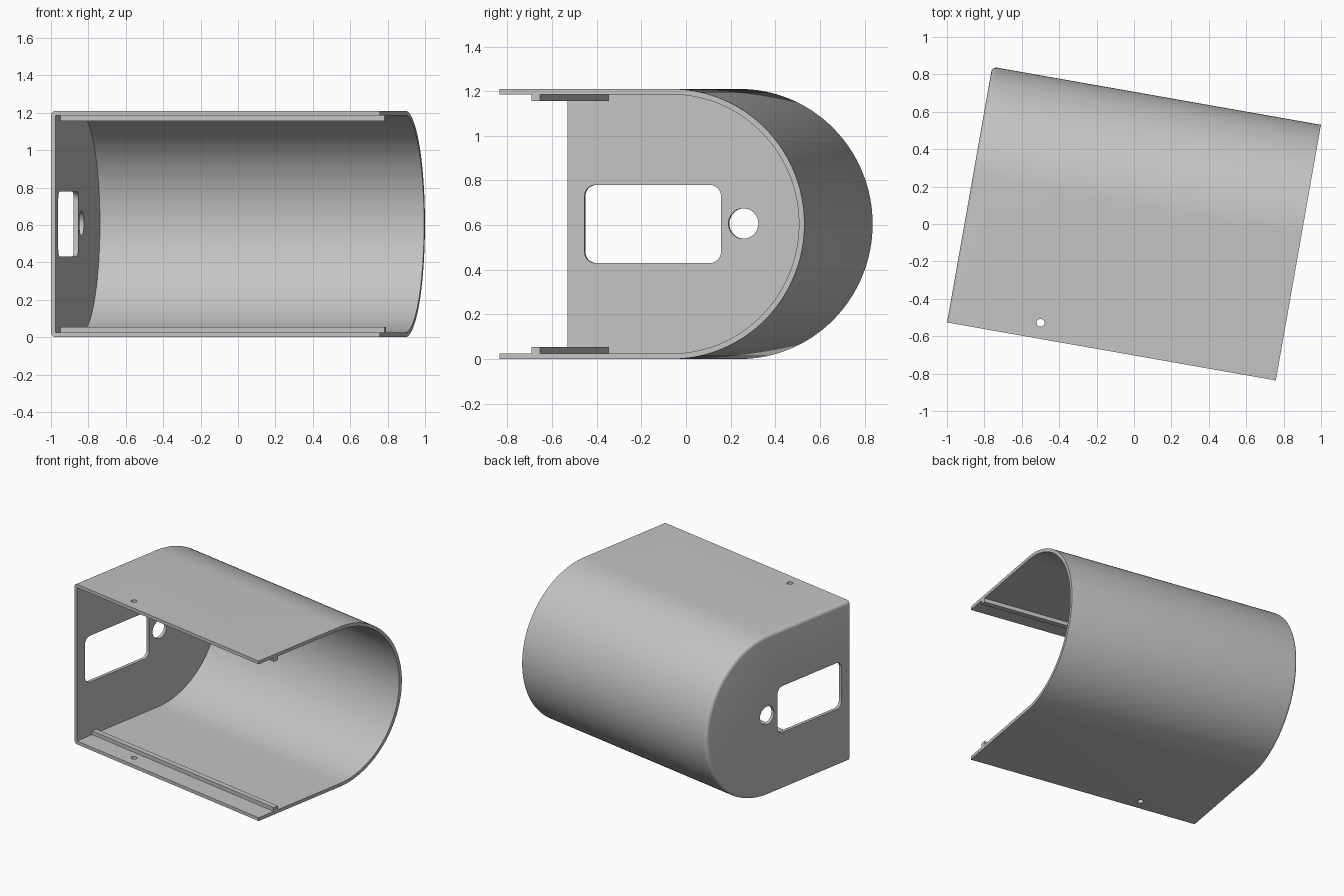
import bpy
import bmesh
from math import pi, sin, cos, radians

if "Cube" in bpy.data.objects:
    bpy.data.objects.remove(bpy.data.objects["Cube"])

HALF_L, HALF_D = 0.8925, 0.694     # half length and half depth
R, WALL = 0.605, 0.025             # outer radius and wall thickness
ARC_Y = HALF_D - R                 # centre of the rounded back
TURN = radians(-10)

grey = bpy.data.materials.new("light grey")
grey.use_nodes = True
grey.diffuse_color = (0.55, 0.55, 0.55, 1)
grey.node_tree.nodes["Principled BSDF"].inputs["Base Color"].default_value = (0.55, 0.55, 0.55, 1)


def arc(cy, cz, r, start, end, n):
    return [(cy + r * cos(start + (end - start) * i / n),
             cz + r * sin(start + (end - start) * i / n)) for i in range(n + 1)]


def prism(name, profile, x0, x1, round_end=0):
    """Extrude a (y, z) profile along x, optionally rounding the x0 rim."""
    bm = bmesh.new()
    base = bm.faces.new([bm.verts.new((x0, y, z)) for y, z in profile])
    ext = bmesh.ops.extrude_face_region(bm, geom=[base], use_keep_orig=True)
    top = [g for g in ext["geom"] if isinstance(g, bmesh.types.BMVert)]
    bmesh.ops.translate(bm, verts=top, vec=(x1 - x0, 0, 0))
    bmesh.ops.recalc_face_normals(bm, faces=bm.faces)
    if round_end:
        front = min(y for y, z in profile) + 1e-4
        rim = [e for e in bm.edges
               if all(abs(v.co.x - x0) < 1e-5 for v in e.verts)
               and any(v.co.y > front for v in e.verts)]
        bmesh.ops.bevel(bm, geom=rim, offset=round_end, segments=5,
                        profile=0.5, affect='EDGES')
    mesh = bpy.data.meshes.new(name)
    bm.to_mesh(mesh)
    bm.free()
    ob = bpy.data.objects.new(name, mesh)
    bpy.context.collection.objects.link(ob)
    mesh.materials.append(grey)
    return ob


def d_profile(front, r):
    return [(front, R - r)] + arc(ARC_Y, R, r, -pi / 2, pi / 2, 72) + [(front, R + r)]


def rounded_rect(y0, y1, z0, z1, r):
    corners = [(y1 - r, z0 + r), (y1 - r, z1 - r), (y0 + r, z1 - r), (y0 + r, z0 + r)]
    return [p for i, (y, z) in enumerate(corners)
            for p in arc(y, z, r, (i - 1) * pi / 2, i * pi / 2, 8)]


# Outer shell with a softened rim around the closed end
shell = prism("shell", d_profile(-HALF_D, R), -HALF_L, HALF_L, round_end=0.025)

# Cavity, end wall openings and screw holes
cutters = [
    prism("cavity_cutter", d_profile(-1.2, R - WALL), -HALF_L + WALL, 1.2),
    prism("window_cutter", rounded_rect(-0.617, 0.004, 0.43, 0.78, 0.05), -1.1, -0.8),
    prism("round_hole_cutter", arc(0.106, 0.607, 0.068, 0, 2 * pi, 40)[:-1], -1.1, -0.8),
]
bpy.ops.mesh.primitive_cylinder_add(vertices=24, radius=0.021, depth=2,
                                    location=(-0.40, -0.609, R))
screw = bpy.context.object
screw.name = "screw_hole_cutter"
screw.data.materials.append(grey)
cutters.append(screw)

bpy.context.view_layer.objects.active = shell
for cutter in cutters:
    cutter.hide_render = True
    mod = shell.modifiers.new(cutter.name, 'BOOLEAN')
    mod.operation = 'DIFFERENCE'
    mod.solver = 'EXACT'
    mod.object = cutter
    bpy.ops.object.modifier_apply(modifier=mod.name)
for cutter in cutters:
    bpy.data.objects.remove(cutter)

# Slim rails inside the top and bottom, near the open front
rails = []
for name, z0, z1 in (("bottom_rail", WALL, 0.054), ("top_rail", 1.156, 2 * R - WALL)):
    box = [(-0.548, z0), (-0.508, z0), (-0.508, z1), (-0.548, z1)]
    rails.append(prism(name, box, -HALF_L + WALL, HALF_L))

# Smooth the curves and turn everything slightly about z
bpy.ops.object.select_all(action='DESELECT')
shell.select_set(True)
bpy.context.view_layer.objects.active = shell
bpy.ops.object.shade_smooth_by_angle(angle=radians(30))
for ob in [shell] + rails:
    ob.rotation_euler.z = TURN
    ob.location.y = 0.002
